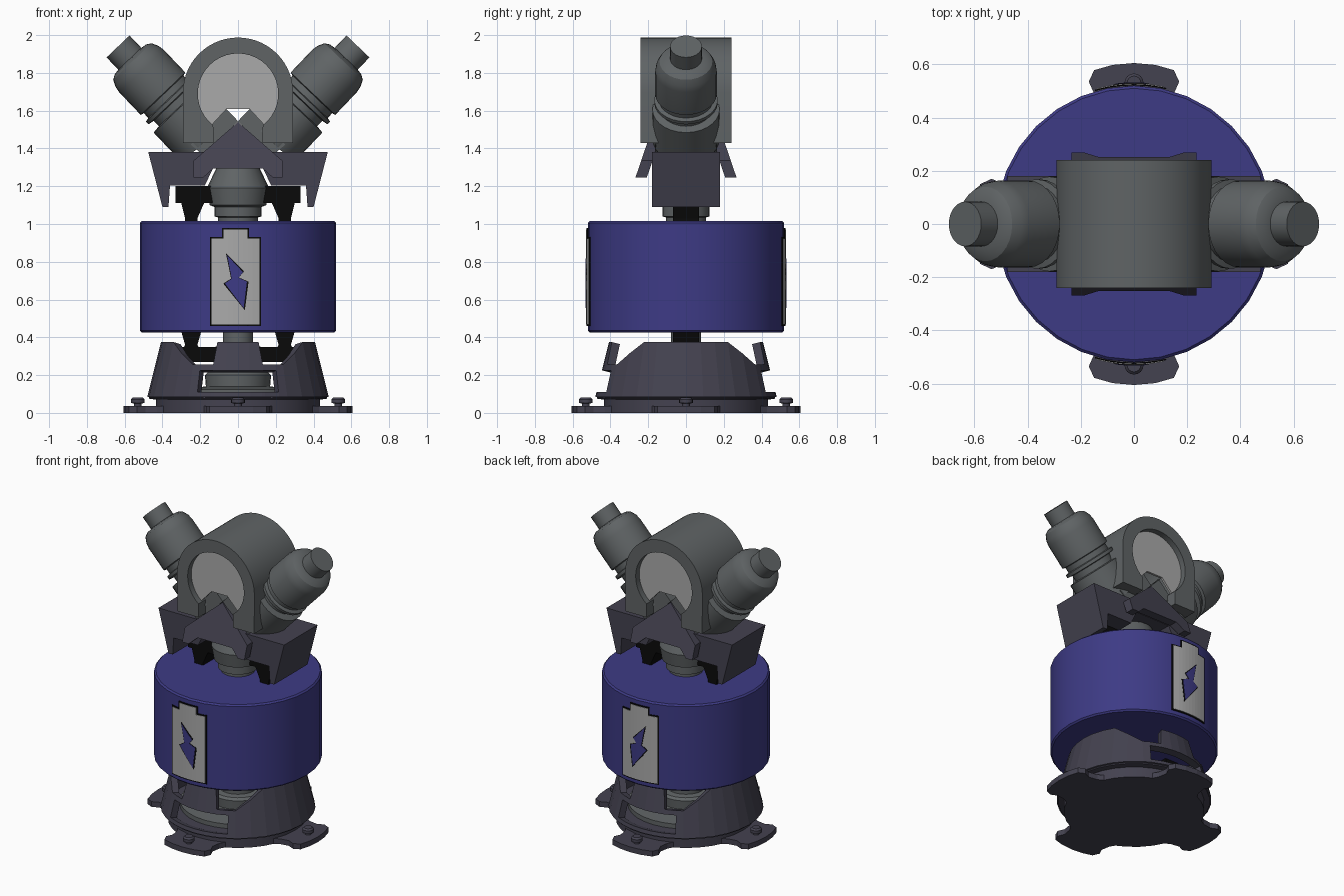
import bpy, bmesh, math
from mathutils import Vector, Matrix

if "Cube" in bpy.data.objects:
    bpy.data.objects.remove(bpy.data.objects["Cube"])


def material(name, r, g, b):
    m = bpy.data.materials.new(name)
    m.diffuse_color = (r, g, b, 1)
    m.use_nodes = True
    m.node_tree.nodes["Principled BSDF"].inputs["Base Color"].default_value = m.diffuse_color
    return m


BLUE = material("deep blue", 0.047, 0.043, 0.235)
GRAY = material("steel gray", 0.115, 0.126, 0.13)
DARK = material("dark slate", 0.057, 0.054, 0.079)
BLACK = material("black", 0.003, 0.003, 0.003)
LIGHT = material("light gray", 0.40, 0.40, 0.40)


def finish(name, bm, mat, smooth=False, fix=True):
    if fix:
        bmesh.ops.recalc_face_normals(bm, faces=bm.faces)
    me = bpy.data.meshes.new(name)
    bm.to_mesh(me)
    bm.free()
    me.materials.append(mat)
    ob = bpy.data.objects.new(name, me)
    bpy.context.collection.objects.link(ob)
    if smooth:
        bpy.ops.object.select_all(action='DESELECT')
        ob.select_set(True)
        bpy.context.view_layer.objects.active = ob
        bpy.ops.object.shade_smooth_by_angle(angle=math.radians(32))
    return ob


def prism(name, pts, y0, y1, mat, smooth=False, warp=None):
    """Extrude an (x, z) outline along y; warp optionally moves each vertex."""
    bm = bmesh.new()
    f = bm.faces.new([bm.verts.new((x, y0, z)) for x, z in pts])
    ext = bmesh.ops.extrude_face_region(bm, geom=[f])["geom"]
    for v in ext:
        if isinstance(v, bmesh.types.BMVert):
            v.co.y = y1
    if warp:
        for v in bm.verts:
            v.co = warp(v.co)
    return finish(name, bm, mat, smooth)


def lathe(name, profile, mat, segs=32, matrix=None):
    """Revolve (radius, z) points and close both ends."""
    bm = bmesh.new()
    rings = [[bm.verts.new((r * math.cos(2 * math.pi * i / segs),
                            r * math.sin(2 * math.pi * i / segs), z))
              for i in range(segs)] for r, z in profile]
    for a, b in zip(rings, rings[1:]):
        for i in range(segs):
            j = (i + 1) % segs
            bm.faces.new((a[i], a[j], b[j], b[i]))
    bm.faces.new(rings[0])
    bm.faces.new(rings[-1])
    if matrix:
        bm.transform(matrix)
    return finish(name, bm, mat, True)


def mirrored(half):
    """Complete a right-hand outline with its left-hand reflection."""
    return half + [(-x, z) for x, z in reversed(half) if x > 1e-6]


def arc(cx, cz, r, a0, a1, n):
    return [(cx + r * math.cos(math.radians(a0 + (a1 - a0) * i / n)),
             cz + r * math.sin(math.radians(a0 + (a1 - a0) * i / n))) for i in range(n + 1)]


# Base plate with four bolted feet
lathe("base_plate", [(0.435, 0), (0.435, 0.07), (0.47, 0.075), (0.47, 0.095)], DARK)
foot_outline = mirrored([(0, 0.605), (0.08, 0.598), (0.15, 0.578), (0.17, 0.535),
                         (0.15, 0.49), (0.16, 0.43), (0.2, 0.36)])
for k in range(4):
    turn = Matrix.Rotation(k * math.pi / 2, 4, 'Z')
    bm = bmesh.new()
    f = bm.faces.new([bm.verts.new((x, y, 0)) for x, y in foot_outline])
    for v in bmesh.ops.extrude_face_region(bm, geom=[f])["geom"]:
        if isinstance(v, bmesh.types.BMVert):
            v.co.z = 0.036
    bm.transform(turn)
    finish("foot", bm, DARK)
    lathe("foot_bolt", [(0.02, 0.03), (0.02, 0.05), (0.036, 0.052), (0.036, 0.072), (0.026, 0.082)],
          DARK, 16, turn @ Matrix.Translation((0, 0.53, 0)))

# Conical skirt: prongs on top, slot windows at front and back
quarter = [0, 8, 15.5, 17.5, 27, 33, 45, 57, 68, 79, 90]
angles = quarter + [180 - a for a in quarter[-2::-1]]
angles += [360 - a for a in angles[-2:0:-1]]


def crown(a):
    q = a % 180
    q = min(q, 180 - q)
    if q < 16:
        return 0.375
    return 0.255 + 0.12 * min(1, max(0, (q - 33) / 24))


bm = bmesh.new()
columns = []
for a in angles:
    t = math.radians(a)
    col = []
    for z in (0.085, 0.11, 0.225, crown(a)):
        r = 0.48 - 0.25 * (z - 0.085)
        col.append(bm.verts.new((r * math.sin(t), -r * math.cos(t), z)))
    columns.append(col)
for i, a in enumerate(angles):
    c, d = columns[i], columns[(i + 1) % len(angles)]
    mid = (a + (angles[i + 1] if i + 1 < len(angles) else 360)) / 2 % 180
    for row in range(3):
        if row == 1 and min(mid, 180 - mid) < 27:
            continue
        bm.faces.new((c[row], d[row], d[row + 1], c[row + 1]))
skirt = finish("base_skirt", bm, DARK, fix=False)
sol = skirt.modifiers.new("wall", 'SOLIDIFY')
sol.thickness = 0.045
sol.offset = -1

# Inner pedestal
lathe("pedestal", [(0.36, 0.09), (0.36, 0.125), (0.22, 0.135), (0.17, 0.14), (0.175, 0.2),
                   (0.16, 0.215), (0.12, 0.22), (0.12, 0.35), (0.08, 0.36), (0.08, 0.44)], GRAY)

# Black frame that carries the drum
prism("lower_frame_bar", mirrored([(0.33, 0.27), (0.33, 0.35)]), -0.07, 0.07, BLACK)
for s in (1, -1):
    prism("frame_post", [(s * x, z) for x, z in
          [(0.18, 0.3), (0.31, 0.3), (0.28, 0.36), (0.3, 0.43), (0.28, 0.5), (0.28, 1.03),
           (0.3, 1.11), (0.33, 1.11), (0.33, 1.2), (0.12, 1.2), (0.12, 1.11), (0.18, 1.11),
           (0.215, 1.03), (0.215, 0.5), (0.195, 0.43), (0.215, 0.36)]], -0.07, 0.07, BLACK)

# Drum
lathe("drum", [(0.51, 0.425), (0.52, 0.435), (0.52, 1.005), (0.51, 1.015)], BLUE, 32)


# Battery signs wrapped on the drum, front and back
def wrapped_plate(name, pts, radius, side, mat):
    bm = bmesh.new()
    bm.faces.new([bm.verts.new((x, 0, z)) for x, z in pts])
    for i in range(-6, 7):
        bmesh.ops.bisect_plane(bm, geom=bm.verts[:] + bm.edges[:] + bm.faces[:],
                               plane_co=(i * 0.0253, 0, 0), plane_no=(1, 0, 0))
    for v in bm.verts:
        v.co.y = side * math.sqrt(radius ** 2 - v.co.x ** 2)
    ob = finish(name, bm, mat)
    m = ob.modifiers.new("thickness", 'SOLIDIFY')
    m.thickness = 0.005
    m.offset = 0


def battery(g):
    pts = mirrored([(0.134 - g, 0.46 + g), (0.134 - g, 0.93 - g), (0.072 - g, 0.93 - g),
                    (0.072 - g, 0.978 - g)])
    return [(x - 0.013, z) for x, z in pts]


bolt = [(-0.057, 0.835), (0.026, 0.745), (0.003, 0.715), (0.047, 0.695), (0.03, 0.555),
        (-0.069, 0.685), (-0.033, 0.71)]
bolt_rim = [(-0.011 + (x + 0.011) * 1.15, 0.695 + (z - 0.695) * 1.08) for x, z in bolt]
for side in (-1, 1):
    wrapped_plate("battery_border", battery(0), 0.523, side, BLACK)
    wrapped_plate("battery_sign", battery(0.008), 0.526, side, LIGHT)
    wrapped_plate("bolt_border", bolt_rim, 0.528, side, BLACK)
    wrapped_plate("bolt_sign", bolt, 0.530, side, BLUE)

# Nozzle between drum and yoke
lathe("nozzle", [(0.105, 1.0), (0.105, 1.035), (0.125, 1.04), (0.125, 1.09), (0.15, 1.1),
                 (0.165, 1.19), (0.115, 1.295)], GRAY, 24)

# Yoke bracket with drooping arms and a centre notch
prism("yoke", mirrored([(0.475, 1.38), (0.4, 1.09), (0.368, 1.09), (0.36, 1.205),
                        (0.175, 1.205), (0.13, 1.3)]), -0.18, 0.18, DARK)

# Slanted shields, front and back
shield = mirrored([(0, 1.54), (0.235, 1.335), (0.235, 1.245), (0.185, 1.245), (0.13, 1.295)])
for side in (-1, 1):
    prism("shield", shield, 0, 0.06, DARK,
          warp=lambda c: Vector((c.x, side * (0.205 + 0.34 * (1.43 - c.z) - c.y), c.z)))

# Arched head housing, open below
arch = [(0.29, 1.38)] + arc(0, 1.695, 0.292, 0, 180, 28) + [(-0.29, 1.38), (-0.13, 1.38)]
arch += arc(0, 1.69, 0.213, 232, -52, 32) + [(0.13, 1.38)]
prism("head_housing", [(x, max(z, 1.43)) for x, z in arch], -0.24, 0.24, GRAY, True)

# Light discs inside the arch, notched at the bottom
disc = arc(0, 1.69, 0.214, -50, 230, 32) + [(-0.06, 1.61), (0.06, 1.61)]
for side in (-1, 1):
    prism("lens", disc, side * 0.2, side * 0.185, LIGHT)

# Crossed slabs under the arch and angled canisters either side
for s in (1, -1):
    prism("inner_slab", [(s * x, z) for x, z in
                         [(0.065, 1.612), (0, 1.545), (0.18, 1.36), (0.25, 1.42)]],
          -0.165, 0.165, GRAY)
    axis = Vector((s * 0.69, 0, 0.725))
    place = Matrix.Translation((s * 0.635, 0, 1.94)) @ axis.to_track_quat('Z', 'Y').to_matrix().to_4x4()
    canister = [(0.084, 0), (0.084, 0.09), (0.115, 0.095), (0.14, 0.11), (0.157, 0.145),
                (0.163, 0.18), (0.163, 0.345), (0.145, 0.35), (0.145, 0.385), (0.168, 0.39),
                (0.168, 0.41), (0.135, 0.415), (0.135, 0.455), (0.178, 0.46), (0.178, 0.68)]
    lathe("canister", [(r, -t) for r, t in canister], GRAY, 28, place)
